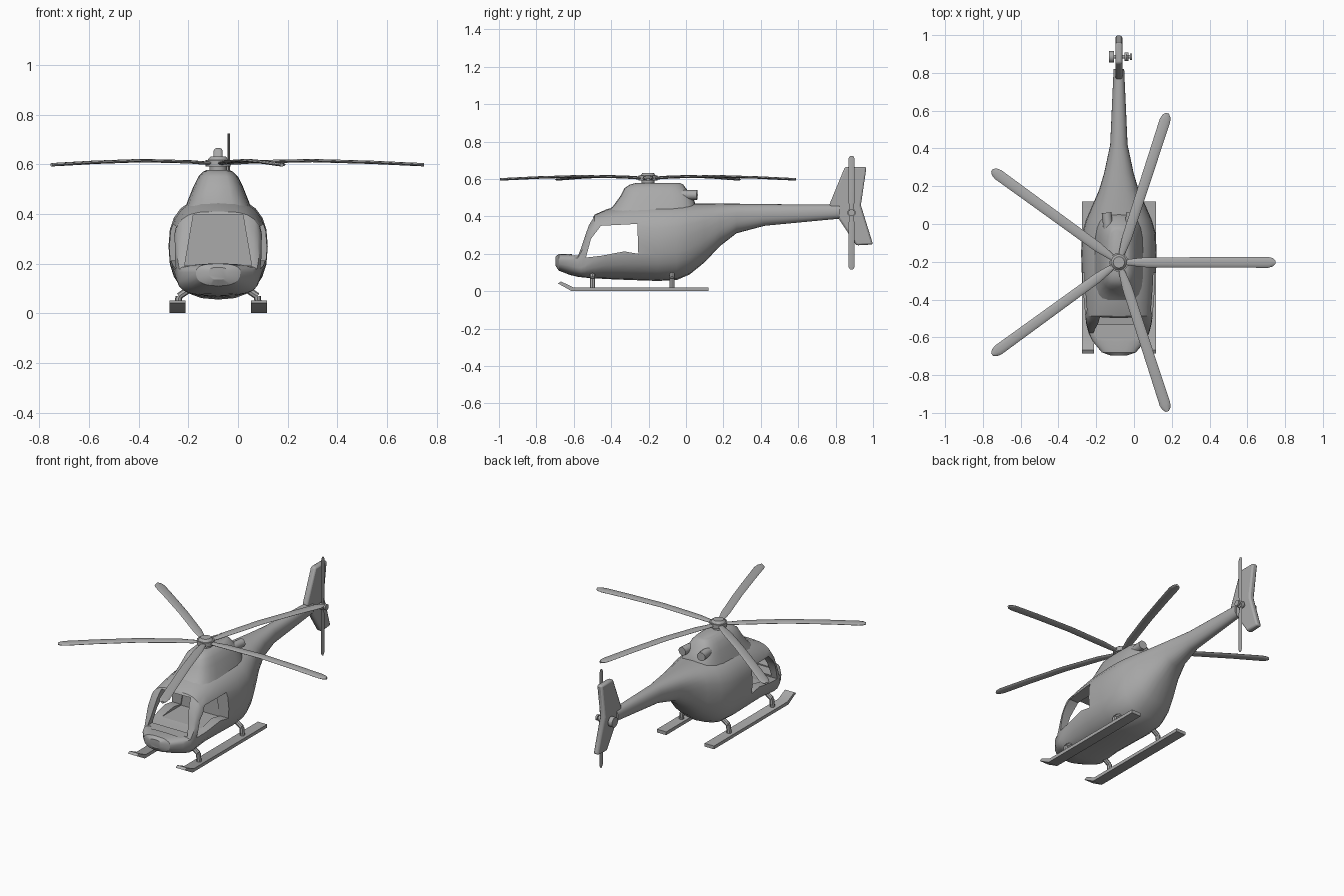
import bpy, bmesh, math
from mathutils import Vector, Matrix

if "Cube" in bpy.data.objects:
    bpy.data.objects.remove(bpy.data.objects["Cube"])

CX = -0.08            # centre line of the fuselage
HUB = (CX, -0.203)    # main rotor axis

grey = bpy.data.materials.new("plain grey")
grey.diffuse_color = (0.4, 0.4, 0.4, 1)
grey.use_nodes = True
grey.node_tree.nodes["Principled BSDF"].inputs["Base Color"].default_value = grey.diffuse_color


def finish(name, bm, angle=30):
    bmesh.ops.recalc_face_normals(bm, faces=bm.faces)
    me = bpy.data.meshes.new(name)
    bm.to_mesh(me)
    bm.free()
    ob = bpy.data.objects.new(name, me)
    bpy.context.collection.objects.link(ob)
    me.materials.append(grey)
    smooth(ob, angle)
    return ob


def smooth(ob, angle=30):
    bpy.ops.object.select_all(action='DESELECT')
    ob.select_set(True)
    bpy.context.view_layer.objects.active = ob
    bpy.ops.object.shade_smooth_by_angle(angle=math.radians(angle))


def spow(v, p):
    return math.copysign(abs(v) ** p, v)


def section(y, zb, zt, hw, zc, p=0.8, n=24):
    """Egg-shaped cross-section standing across the y axis."""
    pts = []
    for i in range(n):
        t = 2 * math.pi * i / n
        s, c = spow(math.sin(t), p), spow(math.cos(t), p)
        pts.append((hw * c, y, zc + s * ((zt - zc) if s > 0 else (zc - zb))))
    return pts


def loft(name, rings, angle=30, matrix=None):
    bm = bmesh.new()
    vs = [[bm.verts.new(p) for p in r] for r in rings]
    n = len(rings[0])
    for a, b in zip(vs, vs[1:]):
        for i in range(n):
            j = (i + 1) % n
            bm.faces.new((a[i], a[j], b[j], b[i]))
    bm.faces.new(vs[0])
    bm.faces.new(vs[-1])
    if matrix:
        bm.transform(matrix)
    return finish(name, bm, angle)


def prism(name, profile, x0, x1):
    """Side profile in y, z extruded between two x positions."""
    return loft(name, [[(x, y, z) for y, z in profile] for x in (x0, x1)])


def rod(name, a, b, r1, r2=None, n=16):
    a, b = Vector(a), Vector(b)
    bm = bmesh.new()
    m = Matrix.Translation((a + b) / 2) @ (b - a).to_track_quat('Z', 'Y').to_matrix().to_4x4()
    bmesh.ops.create_cone(bm, cap_ends=True, segments=n, radius1=r1,
                          radius2=r1 if r2 is None else r2, depth=(b - a).length, matrix=m)
    return finish(name, bm)


def cut(ob, cutter):
    cutter.hide_render = True
    mod = ob.modifiers.new("cut", 'BOOLEAN')
    mod.operation, mod.solver, mod.object = 'DIFFERENCE', 'EXACT', cutter
    bpy.context.view_layer.objects.active = ob
    bpy.ops.object.modifier_apply(modifier=mod.name)
    bpy.data.objects.remove(cutter)


# fuselage and tail boom: y, bottom, top, half width, height of widest point, squareness
body = [(-.697, .135, .185, .04, .165, .8), (-.68, .11, .2, .09, .165, .8),
        (-.62, .087, .2, .14, .165, .7), (-.578, .077, .195, .16, .165, .6),
        (-.56, .075, .24, .165, .18, .5), (-.54, .073, .30, .17, .2, .5),
        (-.52, .071, .36, .175, .22, .55), (-.488, .069, .41, .18, .24, .6),
        (-.42, .065, .44, .188, .25, .75), (-.3, .06, .465, .196, .26, .8),
        (-.15, .055, .47, .2, .27, .8), (-.05, .06, .47, .195, .28, .8),
        (.02, .09, .47, .175, .3, .8), (.1, .155, .47, .14, .33, .8),
        (.18, .24, .47, .105, .37, .8), (.27, .31, .468, .078, .4, .85),
        (.42, .35, .466, .046, .41, .9), (.82, .388, .462, .028, .425, .9)]
shift = Matrix.Translation((CX, 0, 0))
fuselage = loft("fuselage", [section(*s) for s in body], matrix=shift)

# open side windows and windscreen
window = [(-.535, .18), (-.508, .28), (-.455, .35), (-.26, .36), (-.255, .2), (-.33, .213), (-.45, .19)]
cut(fuselage, prism("window_cutter", window, -.5, .4))
cabin = [[(CX + s * w, y, z) for s, w, z in ((-1, .135, .192), (1, .135, .192), (1, .1, .395), (-1, .1, .395))]
         for y in (-.61, -.25)]
cut(fuselage, loft("cabin_cutter", cabin))
smooth(fuselage)


# engine cowling: z, front, back, half width
def plan(z, y0, y1, hw, p=0.6, n=24):
    out = []
    for i in range(n):
        t = 2 * math.pi * i / n
        out.append((hw * spow(math.cos(t), p), (y0 + y1) / 2 + (y1 - y0) / 2 * spow(math.sin(t), p), z))
    return out


loft("engine_cowling", [plan(*r) for r in ((.42, -.43, .06, .135), (.455, -.39, .055, .122),
     (.51, -.35, .035, .1), (.55, -.33, .0, .08), (.57, -.3, -.015, .06), (.578, -.27, -.03, .045))],
     matrix=shift)
for side, s in (("left", -1), ("right", 1)):
    rod(side + "_exhaust", (CX + s * .055, -.03, .515), (CX + s * .065, .06, .515), .026)

# main rotor mast, hub and five blades
rod("rotor_mast", (*HUB, .56), (*HUB, .6), .035)
rod("rotor_hub", (*HUB, .592), (*HUB, .618), .05)
rod("hub_cap", (*HUB, .618), (*HUB, .632), .042, .03)
stations = [(.03, .014, .604), (.08, .02, .606), (.14, .026, .61), (.38, .027, .615),
            (.62, .028, .608), (.79, .029, .6), (.815, .022, .599), (.83, .008, .598)]
for k in range(5):
    m = Matrix.Translation((*HUB, 0)) @ Matrix.Rotation(math.radians(72 * k - 90), 4, 'Z')
    loft("rotor_blade_%d" % (k + 1),
         [section(r, z - .007, z + .007, w, z, 1, 10) for r, w, z in stations], 50, m)

# tail fin with softened edges
fin = prism("tail_fin", [(.765, .46), (.85, .665), (.965, .665), (.935, .46),
                         (1.0, .25), (.91, .245), (.825, .375)], CX - .018, CX + .018)
bev = fin.modifiers.new("soft edges", 'BEVEL')
bev.width, bev.segments = .01, 2

# tail rotor: shaft, end discs and two upright blades
TY, TZ = .885, .42
rod("tail_rotor_shaft", (-.125, TY, TZ), (-.015, TY, TZ), .01)
rod("tail_rotor_left_disc", (-.132, TY, TZ), (-.105, TY, TZ), .03)
rod("tail_rotor_hub", (-.05, TY, TZ), (-.03, TY, TZ), .022)
rod("tail_rotor_cap", (-.022, TY, TZ), (-.01, TY, TZ), .018)
for name, s in (("upper", 1), ("lower", -1)):
    m = Matrix.Translation((-.038, TY, TZ)) @ Matrix.Rotation(s * math.pi / 2, 4, 'X')
    loft(name + "_tail_rotor_blade",
         [[(x, y, z) for z, y, x in [(b, r, a) for a, b in
           ((-.005, 0), (0, -w), (.005, 0), (0, w))]]
          for r, w in ((.01, .01), (.06, .016), (.29, .016), (.304, .008))], 50, m)

# landing skids and struts
skid = [(-.685, .042), (-.61, 0), (.12, 0), (.12, .02), (-.6, .02), (-.668, .052)]
for side, s in (("left", -1), ("right", 1)):
    xs = CX + s * .164
    prism(side + "_skid", skid, xs - .032, xs + .032)
    for place, y in (("front", -.5), ("rear", -.075)):
        pts = [(xs, y, .012), (CX + s * .158, y, .068), (CX + s * .09, y, .115)]
        rod("%s_%s_strut_leg" % (side, place), pts[0], pts[1], .014, n=8)
        rod("%s_%s_strut_arm" % (side, place), pts[1], pts[2], .014, n=8)
